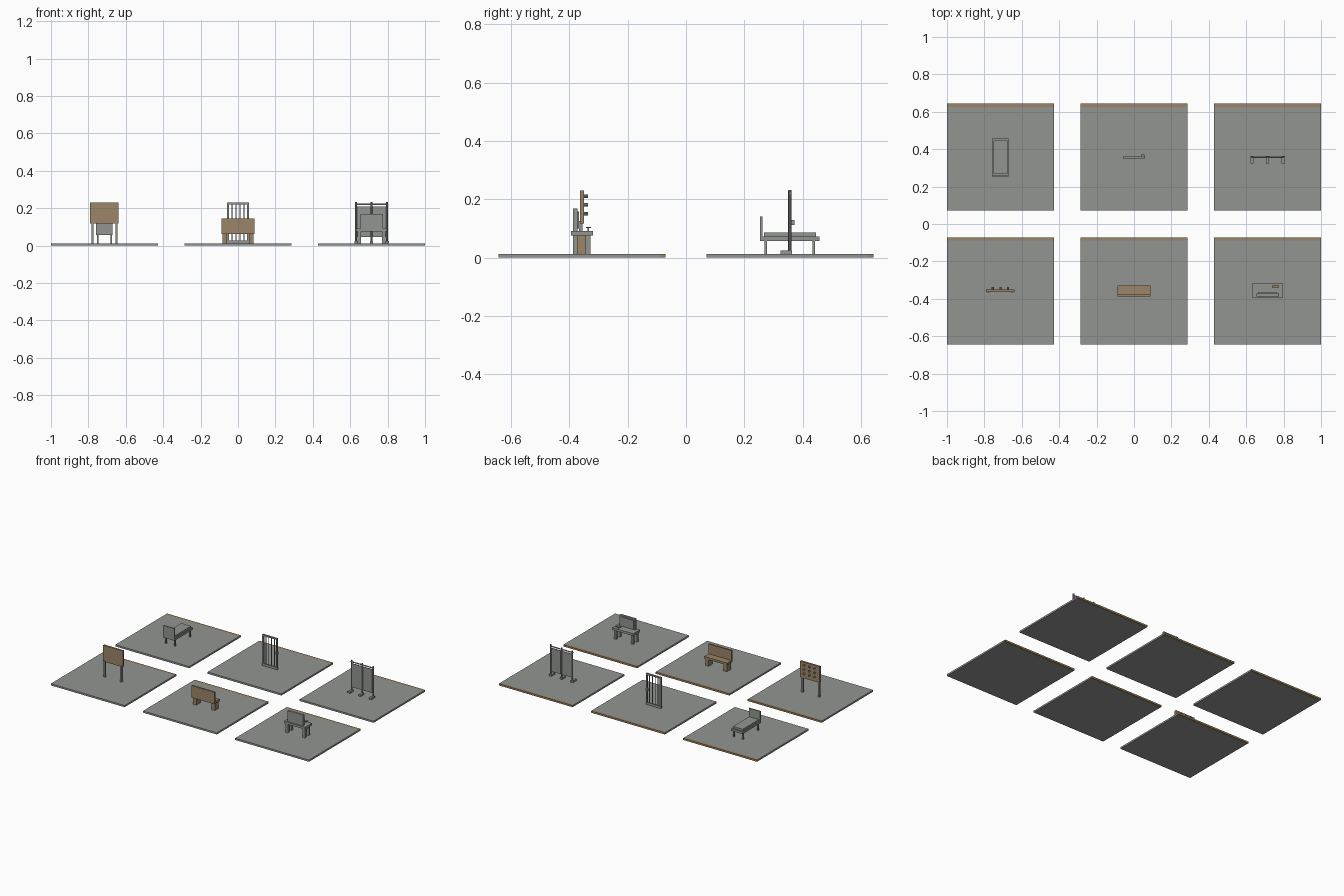
import bpy, bmesh, math
from mathutils import Matrix

if "Cube" in bpy.data.objects:
    bpy.data.objects.remove(bpy.data.objects["Cube"])


def material(name, rgb):
    m = bpy.data.materials.new(name)
    m.diffuse_color = (*rgb, 1)
    m.use_nodes = True
    m.node_tree.nodes["Principled BSDF"].inputs["Base Color"].default_value = m.diffuse_color
    return m


GREY = material("grey", (0.29, 0.30, 0.29))
BROWN = material("brown", (0.33, 0.235, 0.135))


def finish(name, bm, mat):
    me = bpy.data.meshes.new(name)
    bm.to_mesh(me)
    bm.free()
    me.materials.append(mat)
    ob = bpy.data.objects.new(name, me)
    bpy.context.collection.objects.link(ob)
    return ob


def box(name, x, y, z, mat=GREY):
    """Box from (min, max) ranges."""
    bm = bmesh.new()
    bmesh.ops.create_cube(bm, size=1)
    for v in bm.verts:
        for i, (a, b) in enumerate((x, y, z)):
            v.co[i] = (a + b) / 2 + v.co[i] * (b - a)
    return finish(name, bm, mat)


def rod(name, centre, radius, length, axis="Z", mat=GREY, sides=8):
    bm = bmesh.new()
    turn = {"Z": Matrix(), "X": Matrix.Rotation(math.pi / 2, 4, "Y"),
            "Y": Matrix.Rotation(math.pi / 2, 4, "X")}[axis]
    bmesh.ops.create_cone(bm, cap_ends=True, segments=sides, radius1=radius, radius2=radius,
                          depth=length, matrix=Matrix.Translation(centre) @ turn)
    return finish(name, bm, mat)


def around(c, half):
    return (c - half, c + half)


COL, ROW, TOP = 0.714, 0.357, 0.012

# floor tiles with a brown strip along the back edge
for cx in (-COL, 0, COL):
    for cy in (-ROW, ROW):
        box("floor_tile", around(cx, 0.286), (cy - 0.286, cy + 0.268), (0, TOP))
        box("floor_back_strip", around(cx, 0.286), (cy + 0.268, cy + 0.286), (0, TOP), BROWN)

# notice board: panel, two legs, pegs on the rear
box("notice_board", around(-COL, 0.076), (-0.363, -0.349), (0.117, 0.23), BROWN)
for s in (-1, 1):
    box("notice_board_leg", around(-COL + s * 0.064, 0.006), (-0.367, -0.355), (TOP, 0.125))
for i in (-1, 0, 1):
    for z in (0.151, 0.181, 0.211):
        rod("board_peg", (-COL + i * 0.041, -0.343, z), 0.006, 0.014, "Y")

# bench facing the rear
box("bench_seat", around(0, 0.089), (-0.387, -0.328), (0.061, 0.076), BROWN)
box("bench_back", around(0, 0.089), (-0.387, -0.376), (0.076, 0.145), BROWN)
for s in (-1, 1):
    box("bench_leg", around(s * 0.071, 0.013), (-0.377, -0.334), (TOP, 0.061), BROWN)

# table with four legs, screen panel and small plate
box("table_top", around(COL, 0.082), (-0.394, -0.319), (0.076, 0.092))
for sx in (-1, 1):
    for y in (-0.379, -0.336):
        box("table_leg", around(COL + sx * 0.066, 0.009), around(y, 0.008), (TOP, 0.076))
box("table_screen", around(COL, 0.060), (-0.387, -0.371), (0.092, 0.168))
box("table_screen_face", around(COL, 0.051), (-0.371, -0.366), (0.100, 0.159))
box("table_plate", (0.741, 0.772), (-0.343, -0.325), (0.101, 0.105), BROWN)
box("table_plate_stem", (0.754, 0.759), (-0.337, -0.332), (0.092, 0.101))

# bed
box("bed_frame", around(-COL, 0.044), (0.255, 0.457), (0.058, 0.073))
box("bed_mattress", around(-COL, 0.038), (0.268, 0.446), (0.073, 0.086))
box("bed_headboard", around(-COL, 0.044), (0.254, 0.262), (0.058, 0.142))
for sx in (-1, 1):
    for y in (0.273, 0.438):
        box("bed_leg", around(-COL + sx * 0.035, 0.004), around(y, 0.004), (TOP, 0.058))

# barred gate with lock box
for s in (-1, 1):
    box("gate_post", around(s * 0.053, 0.005), (0.350, 0.362), (TOP, 0.23))
box("gate_top_rail", around(0, 0.048), (0.351, 0.361), (0.220, 0.23))
box("gate_bottom_rail", around(0, 0.048), (0.351, 0.361), (TOP, 0.028))
for i in range(4):
    rod("gate_bar", (-0.033 + 0.022 * i, 0.356, 0.124), 0.003, 0.194)
box("gate_lock", (0.037, 0.055), (0.360, 0.372), (0.112, 0.130))

# folding screen: three posts on feet, a rail, two hanging panels
for i in (-1, 0, 1):
    x = COL + i * 0.083
    box("screen_foot", around(x, 0.009), (0.324, 0.364), (TOP, 0.024))
    rod("screen_post", (x, 0.357, 0.128), 0.005, 0.208)
rod("screen_rail", (COL, 0.357, 0.220), 0.004, 0.178, "X")
for s in (-1, 1):
    box("screen_panel", around(COL + s * 0.0415, 0.036), (0.354, 0.360), (0.045, 0.209))
